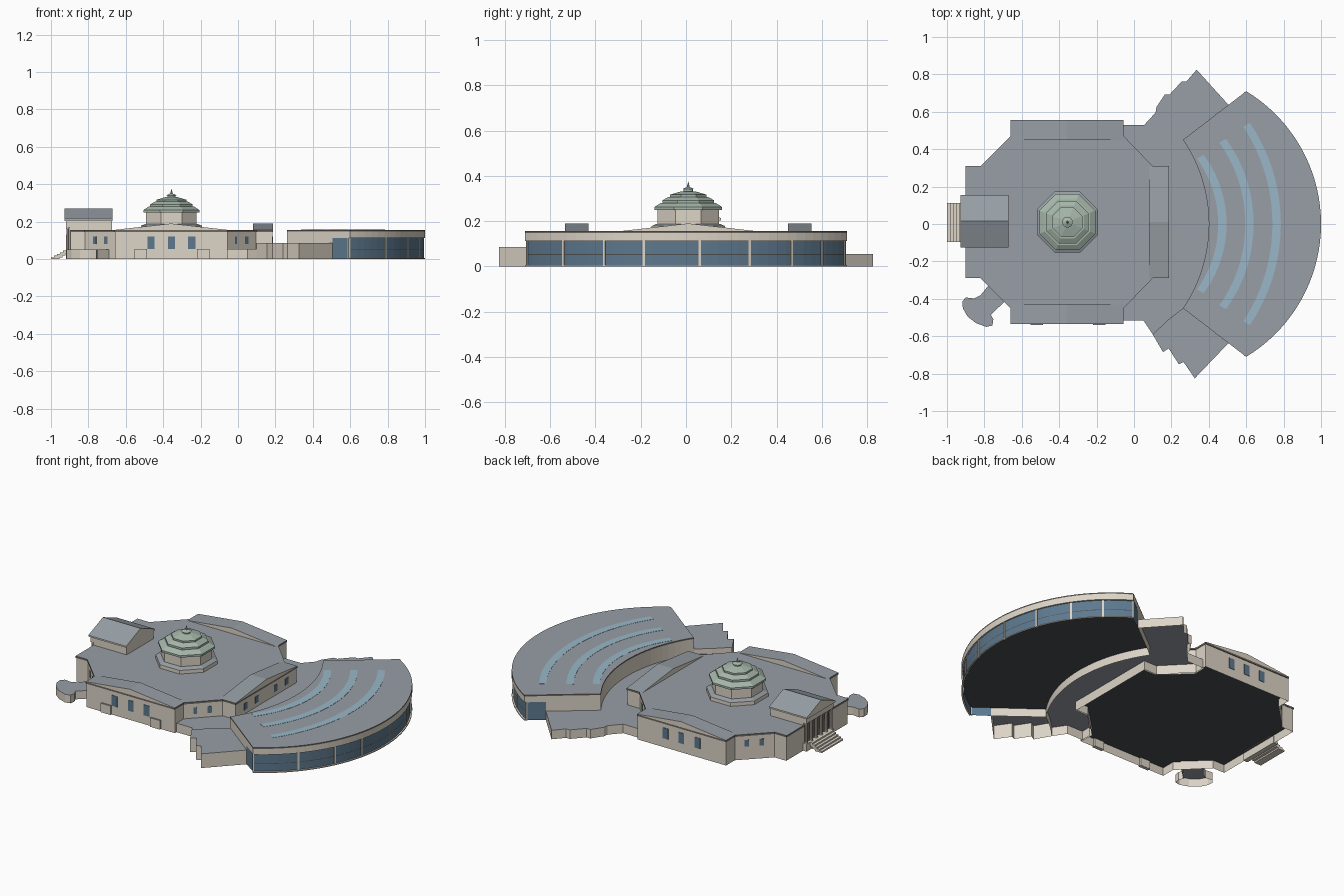
import bpy, bmesh, math
from mathutils import Matrix

if "Cube" in bpy.data.objects:
    bpy.data.objects.remove(bpy.data.objects["Cube"])

def mat(name, c):
    m = bpy.data.materials.new(name)
    m.diffuse_color = (*c, 1)
    m.use_nodes = True
    m.node_tree.nodes["Principled BSDF"].inputs["Base Color"].default_value = m.diffuse_color
    return m

STONE = mat("stone", (0.72, 0.66, 0.57))
ROOF = mat("roof_grey", (0.31, 0.345, 0.375))
TRIM = mat("dark_trim", (0.16, 0.14, 0.12))
FLOOR = mat("dark_floor", (0.07, 0.075, 0.08))
GLASS = mat("glass", (0.11, 0.19, 0.27))
SKY = mat("skylight_blue", (0.32, 0.47, 0.58))
GREEN = mat("dome_green", (0.38, 0.47, 0.40))
CY = 0.01          # centre line of the old building
CX = -0.36

def finish(bm, name, wall, roof=None, open_bottom=False):
    bmesh.ops.recalc_face_normals(bm, faces=bm.faces)
    bm.normal_update()
    for f in bm.faces:
        f.material_index = 1 if roof and f.normal.z > 0.3 else 0
    if open_bottom:
        bmesh.ops.delete(bm, geom=[f for f in bm.faces if f.normal.z < -0.9], context='FACES_ONLY')
    me = bpy.data.meshes.new(name)
    bm.to_mesh(me)
    bm.free()
    me.materials.append(wall)
    if roof:
        me.materials.append(roof)
    ob = bpy.data.objects.new(name, me)
    bpy.context.collection.objects.link(ob)
    return ob

def prism(name, pts, z0, z1, wall, roof=None, open_bottom=False):
    bm = bmesh.new()
    f = bm.faces.new([bm.verts.new((x, y, z0)) for x, y in pts])
    r = bmesh.ops.extrude_face_region(bm, geom=[f])
    bmesh.ops.translate(bm, vec=(0, 0, z1 - z0), verts=[v for v in r['geom'] if isinstance(v, bmesh.types.BMVert)])
    return finish(bm, name, wall, roof, open_bottom)

def box(name, x0, x1, y0, y1, z0, z1, wall, roof=None):
    return prism(name, [(x0, y0), (x1, y0), (x1, y1), (x0, y1)], z0, z1, wall, roof)

def panel(name, x, y, z0, z1, w, ang, m, d=0.006):
    # thin upright panel, its width direction turned by ang
    ob = box(name, -w / 2, w / 2, -d / 2, d / 2, z0, z1, m)
    ob.matrix_world = Matrix.Translation((x, y, 0)) @ Matrix.Rotation(ang, 4, 'Z')

def gable(name, a0, a1, b0, b1, z0, z1, axis, zb=None):
    # ridge runs along a; section spans b
    zb = z0 if zb is None else zb
    sec = [(b0, zb), (b1, zb), (b1, z0 + 0.001), ((b0 + b1) / 2, z1), (b0, z0 + 0.001)]
    bm = bmesh.new()
    P = (lambda a, b, z: (a, b, z)) if axis == 'X' else (lambda a, b, z: (b, a, z))
    f = bm.faces.new([bm.verts.new(P(a0, b, z)) for b, z in sec])
    r = bmesh.ops.extrude_face_region(bm, geom=[f])
    bmesh.ops.translate(bm, vec=P(a1 - a0, 0, 0), verts=[v for v in r['geom'] if isinstance(v, bmesh.types.BMVert)])
    return finish(bm, name, STONE, ROOF)

def lathe(name, prof, n, x, y, m, roof=None):
    bm = bmesh.new()
    k = 1 / math.cos(math.pi / n)
    rings = [[bm.verts.new((x + r * k * math.cos((i + .5) * 2 * math.pi / n),
                            y + r * k * math.sin((i + .5) * 2 * math.pi / n), z)) for i in range(n)] for r, z in prof]
    for a, b in zip(rings, rings[1:]):
        for i in range(n):
            j = (i + 1) % n
            bm.faces.new((a[i], a[j], b[j], b[i]))
    bm.faces.new(rings[0])
    bm.faces.new(rings[-1])
    return finish(bm, name, m, roof)

def arc(xm, xe, h, n):
    # arc from (xe,-h) through (xm,0) to (xe,h)
    s = xm - xe
    R = (h * h + s * s) / (2 * s)
    t = math.asin(h / R)
    return [(xm - R + R * math.cos(a), R * math.sin(a)) for a in [t * (2 * i / n - 1) for i in range(n + 1)]]

# main hall with chamfered corners
half = [(0.187, 0.30), (0.10, 0.30), (-0.055, 0.46), (-0.055, 0.545),
        (-0.66, 0.545), (-0.66, 0.46), (-0.82, 0.30), (-0.90, 0.30)]
hall = [(x, CY + y) for x, y in half] + [(x, CY - y) for x, y in reversed(half)]
grow = lambda s: [(CX + (x - CX) * s, CY + (y - CY) * s) for x, y in hall]
prism("hall_walls", grow(0.993), 0, 0.145, STONE, ROOF, True)
prism("hall_roof", hall, 0.145, 0.156, TRIM, ROOF)
prism("hall_floor", grow(0.99), 0.05, 0.054, FLOOR)

# low pediments on front, back and right wings
for s, n in ((-1, "front"), (1, "back")):
    gable(n + "_pediment", CY + s * 0.545, CY + s * 0.44, -0.66, -0.055, 0.155, 0.19, 'Y')
gable("right_pediment", 0.08, 0.187, CY - 0.30, CY + 0.30, 0.155, 0.19, 'X')

# windows, mirrored front and back
for s in (-1, 1):
    for x in (-0.465, -0.355, -0.247):
        panel("wing_window", x, CY + s * 0.541, 0.055, 0.12, 0.038, 0, GLASS)
    for dx in (0.345, 0.405):
        for e in (-1, 1):
            panel("corner_window", CX + e * dx, CY + s * (0.757 - dx) * 0.993, 0.08, 0.12, 0.024,
                  -e * s * math.pi / 4, GLASS)
    for y in (0.09, 0.2):
        panel("side_window", 0.183, CY + s * y, 0.08, 0.12, 0.03, math.pi / 2, GLASS)
for x in (-0.52, -0.185):
    box("entrance_box", x - 0.033, x + 0.033, -0.541, -0.52, 0, 0.055, STONE, ROOF)

# octagonal drum and tiered dome
lathe("dome_plinth", [(0.163, 0.15), (0.163, 0.178), (0.14, 0.188)], 8, CX + 0.004, CY, STONE, ROOF)
lathe("dome_drum", [(0.135, 0.185), (0.135, 0.252)], 8, CX + 0.004, CY, STONE)
lathe("dome", [(0.15, 0.25), (0.15, 0.262), (0.122, 0.28), (0.114, 0.28), (0.114, 0.292), (0.088, 0.307),
               (0.080, 0.307), (0.080, 0.317), (0.03, 0.332)], 8, CX + 0.004, CY, GREEN)
lathe("dome_lantern", [(0.022, 0.33), (0.022, 0.341), (0.028, 0.341), (0.008, 0.35)], 12, CX + 0.004, CY, GREEN)
lathe("finial", [(0.005, 0.348), (0.006, 0.357), (0.003, 0.363), (0.001, 0.375)], 8, CX + 0.004, CY, GREEN)

# portico with columns and steps
PY = 0.015
box("portico_base", -0.92, -0.89, PY - 0.13, PY + 0.13, 0, 0.045, STONE)
box("portico_recess", -0.902, -0.88, PY - 0.115, PY + 0.115, 0.045, 0.17, TRIM)
for i in range(6):
    y = PY - 0.12 + i * 0.048
    lathe("portico_column", [(0.010, 0.045), (0.008, 0.055), (0.007, 0.16), (0.010, 0.17)], 10, -0.911, y, STONE)
box("portico_entablature", -0.92, -0.675, PY - 0.13, PY + 0.13, 0.17, 0.206, STONE)
box("portico_attic", -0.90, -0.675, PY - 0.13, PY + 0.13, 0.15, 0.17, STONE)
gable("portico_roof", -0.928, -0.672, PY - 0.14, PY + 0.14, 0.212, 0.27, 'X', 0.204)
for i in range(5):
    x = -1.0 + i * 0.016
    box("step", x, x + 0.03 if i < 4 else -0.915, PY - 0.11, PY + 0.096, max(0, i - 1) * 0.009, (i + 1) * 0.009, STONE)

# small rounded annex at the front left
prism("annex", [(-0.775, -0.325), (-0.82, -0.38), (-0.855, -0.398), (-0.90, -0.393), (-0.918, -0.415), (-0.915, -0.45),
                (-0.89, -0.495), (-0.845, -0.53), (-0.79, -0.55), (-0.757, -0.543), (-0.752, -0.51),
                (-0.765, -0.485), (-0.745, -0.465), (-0.685, -0.41)], 0, 0.05, STONE, ROOF, True)

# low link between hall and fan, and stepped front block
inner = arc(0.40, 0.262, 0.45, 24)
prism("low_link", [(-0.065, -0.515), (0.05, -0.515), (0.10, -0.59), (0.185, -0.51)] + inner +
      [(0.505, 0.637), (0.335, 0.825), (0.28, 0.762), (0.255, 0.762), (0.19, 0.692), (0.165, 0.692),
       (0.12, 0.625), (0.115, 0.595), (0.055, 0.53), (-0.065, 0.53), (-0.065, 0.45), (0.10, 0.30),
       (0.18, 0.30), (0.18, -0.28), (0.10, -0.28), (-0.065, -0.44)], 0, 0.055, STONE, ROOF, True)
prism("stepped_block", [(0.10, -0.59), (0.155, -0.685), (0.185, -0.665), (0.24, -0.75), (0.265, -0.738),
                        (0.325, -0.825), (0.505, -0.637), (0.262, -0.45), (0.185, -0.51)],
      0, 0.087, STONE, ROOF, True)

# fan-shaped gallery: stone band over a glass wall
N = 36
outer = arc(1.0, 0.60, 0.71, N)
gl = arc(0.992, 0.595, 0.70, N)
prism("fan_band", outer + inner[::-1], 0.112, 0.148, STONE)
prism("fan_roof", outer + inner[::-1], 0.148, 0.156, TRIM, ROOF)
prism("fan_floor", gl + inner[::-1], 0.05, 0.054, FLOOR)

def wall(name, path, z1, m):
    # single upright sheet along a path
    bm = bmesh.new()
    rows = [[bm.verts.new((x, y, z)) for x, y in path] for z in (0, z1)]
    for i in range(len(path) - 1):
        bm.faces.new((rows[0][i], rows[0][i + 1], rows[1][i + 1], rows[1][i]))
    me = bpy.data.meshes.new(name)
    bm.to_mesh(me)
    bm.free()
    me.materials.append(m)
    bpy.context.collection.objects.link(bpy.data.objects.new(name, me))

wall("fan_glass", [(0.505, -0.637)] + gl + [(0.505, 0.637)], 0.113, GLASS)
wall("fan_inner_wall", [(0.505, 0.637)] + inner[::-1] + [(0.505, -0.637)], 0.113, STONE)
R, c = 0.814, 0.178                    # radius and centre of the glass arc
for y in (-0.70, -0.54, -0.36, -0.185, 0.06, 0.28, 0.465, 0.60, 0.70):
    a = math.asin(y / R)
    panel("mullion", c + R * math.cos(a), y, 0, 0.113, 0.010, a, STONE, 0.010)
prism("fan_base_rail", outer + gl[::-1], 0, 0.006, STONE)

# curved skylight strips
for xm, xe, h in ((0.495, 0.372, 0.37), (0.64, 0.492, 0.455), (0.785, 0.62, 0.54)):
    a = arc(xm, xe, h, 20)
    b = arc(xm - 0.045, xe - 0.035, h - 0.02, 20)
    prism("skylight", a + b[::-1], 0.154, 0.1572, SKY)
